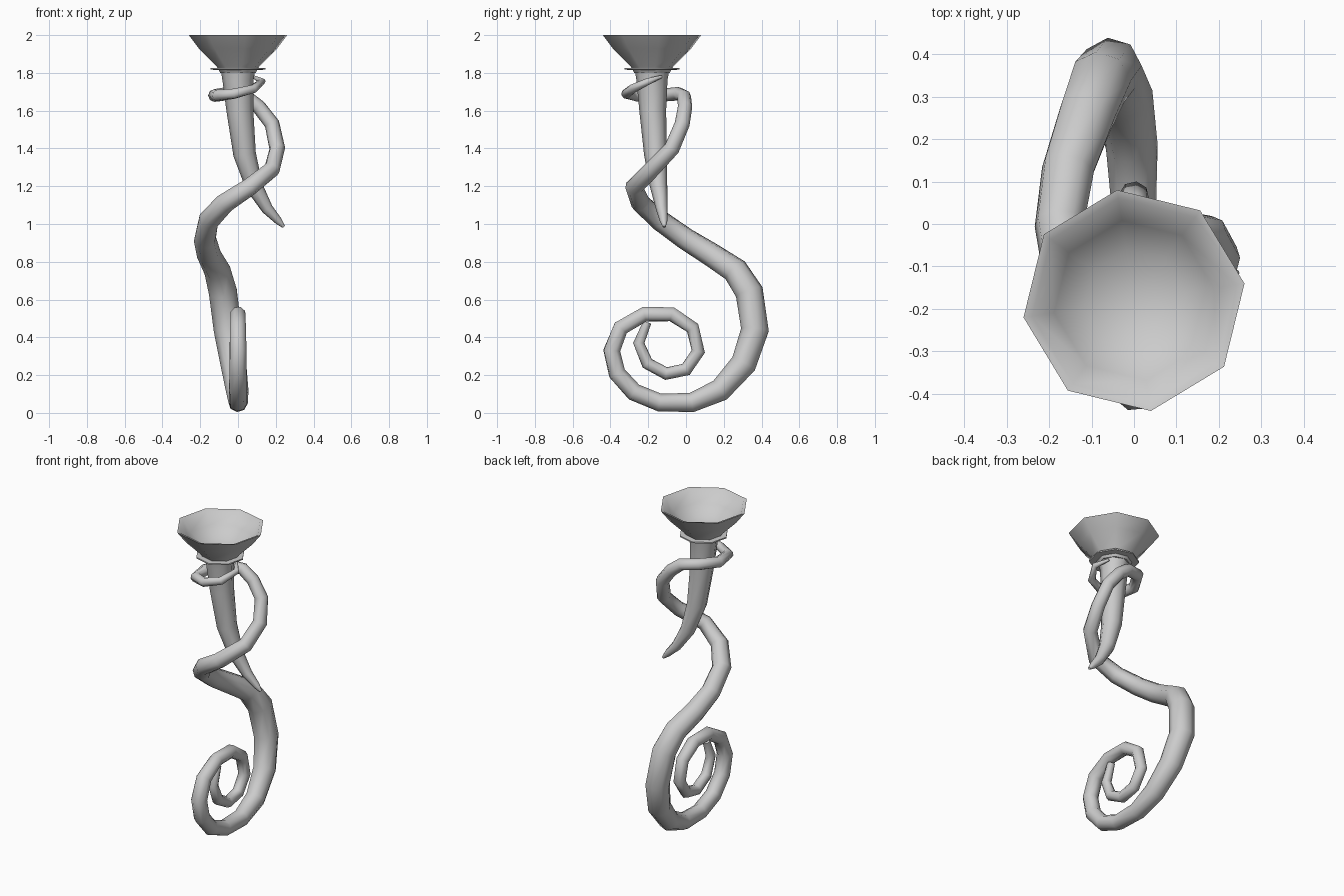
import bpy, bmesh, math
from mathutils import Matrix

CY = -0.18          # cup axis in y
TURN = math.radians(8.7)


def finish(name, bm, angle):
    me = bpy.data.meshes.new(name)
    bmesh.ops.recalc_face_normals(bm, faces=bm.faces)
    bm.to_mesh(me)
    bm.free()
    ob = bpy.data.objects.new(name, me)
    bpy.context.collection.objects.link(ob)
    bpy.ops.object.select_all(action='DESELECT')
    ob.select_set(True)
    bpy.context.view_layer.objects.active = ob
    bpy.ops.object.shade_smooth_by_angle(angle=math.radians(angle))
    return ob


def sweep(name, pts, sides=8):
    """Tapered tube through (x, y, z, radius) points."""
    from mathutils import Vector
    P = [Vector(p[:3]) for p in pts]
    bm = bmesh.new()
    rings, u = [], None
    for i, p in enumerate(P):
        a = (p - P[i - 1]).normalized() if i else (P[1] - p).normalized()
        b = (P[i + 1] - p).normalized() if i < len(P) - 1 else a
        t = (a + b).normalized()
        if u is None:
            u = t.orthogonal()
        u = (u - t * u.dot(t)).normalized()
        v = t.cross(u)
        rings.append([bm.verts.new(p + pts[i][3] * (
            u * math.cos(k * math.tau / sides) + v * math.sin(k * math.tau / sides)))
            for k in range(sides)])
    for r, s in zip(rings, rings[1:]):
        for k in range(sides):
            j = (k + 1) % sides
            bm.faces.new((r[k], r[j], s[j], s[k]))
    bm.faces.new(rings[0])
    bm.faces.new(rings[-1])
    return finish(name, bm, 60)


def lathe(name, profile, sides=8):
    bm = bmesh.new()
    vs = [bm.verts.new((r, 0, z)) for r, z in profile]
    es = [bm.edges.new(e) for e in zip(vs, vs[1:])]
    bmesh.ops.spin(bm, geom=vs + es, axis=(0, 0, 1), cent=(0, 0, 0),
                   angle=math.tau, steps=sides)
    bmesh.ops.remove_doubles(bm, verts=bm.verts, dist=1e-4)
    bm.transform(Matrix.Translation((0, CY, 0)) @ Matrix.Rotation(TURN, 4, 'Z'))
    return finish(name, bm, 50)


# Hollow eight-sided cup
lathe("cup", [(0, 1.80), (0.095, 1.80), (0.115, 1.835), (0.21, 1.93), (0.263, 2.0),
              (0.243, 1.995), (0.19, 1.925), (0.12, 1.87), (0, 1.85)])

# Thin collar under the cup
lathe("collar", [(0, 1.812), (0.146, 1.817), (0.146, 1.825), (0, 1.83)])

# Tapering curved horn
sweep("horn", [(0, CY, 1.82, 0.092), (0, CY, 1.76, 0.082), (0.01, -0.176, 1.6, 0.071),
               (0.035, -0.162, 1.37, 0.06), (0.085, -0.145, 1.2, 0.046),
               (0.155, -0.128, 1.08, 0.031), (0.215, -0.118, 1.015, 0.02),
               (0.242, -0.115, 0.985, 0.008)])

# Tendril winding round the horn and ending in a flat spiral foot
sweep("tendril", [
    (0.08, -0.13, 1.78, 0.008), (0.128, -0.2, 1.755, 0.018), (0.08, -0.285, 1.715, 0.024),
    (-0.02, -0.315, 1.69, 0.028), (-0.11, -0.27, 1.68, 0.031), (-0.125, -0.15, 1.68, 0.034),
    (-0.06, -0.04, 1.69, 0.036), (0.04, -0.01, 1.675, 0.037), (0.11, -0.005, 1.62, 0.038),
    (0.18, -0.02, 1.53, 0.04), (0.208, -0.075, 1.40, 0.042), (0.18, -0.18, 1.29, 0.044),
    (0.06, -0.275, 1.195, 0.048), (-0.07, -0.24, 1.11, 0.053), (-0.155, -0.14, 1.02, 0.057),
    (-0.175, 0.0, 0.92, 0.06), (-0.155, 0.13, 0.84, 0.064), (-0.11, 0.26, 0.755, 0.07),
    (-0.08, 0.335, 0.64, 0.075), (-0.055, 0.365, 0.44, 0.074), (-0.025, 0.305, 0.26, 0.069),
    (-0.005, 0.18, 0.12, 0.061), (0, 0.03, 0.055, 0.052), (0, -0.14, 0.055, 0.048),
    (0, -0.275, 0.11, 0.048), (0, -0.365, 0.21, 0.047), (0, -0.393, 0.33, 0.047),
    (0, -0.345, 0.45, 0.045), (0, -0.22, 0.522, 0.042), (0, -0.075, 0.522, 0.04),
    (0, 0.035, 0.45, 0.037), (0, 0.065, 0.325, 0.036), (0, 0.0, 0.23, 0.035),
    (0, -0.105, 0.208, 0.034), (0, -0.205, 0.262, 0.033), (0, -0.25, 0.37, 0.03),
    (0, -0.205, 0.48, 0.022)])
